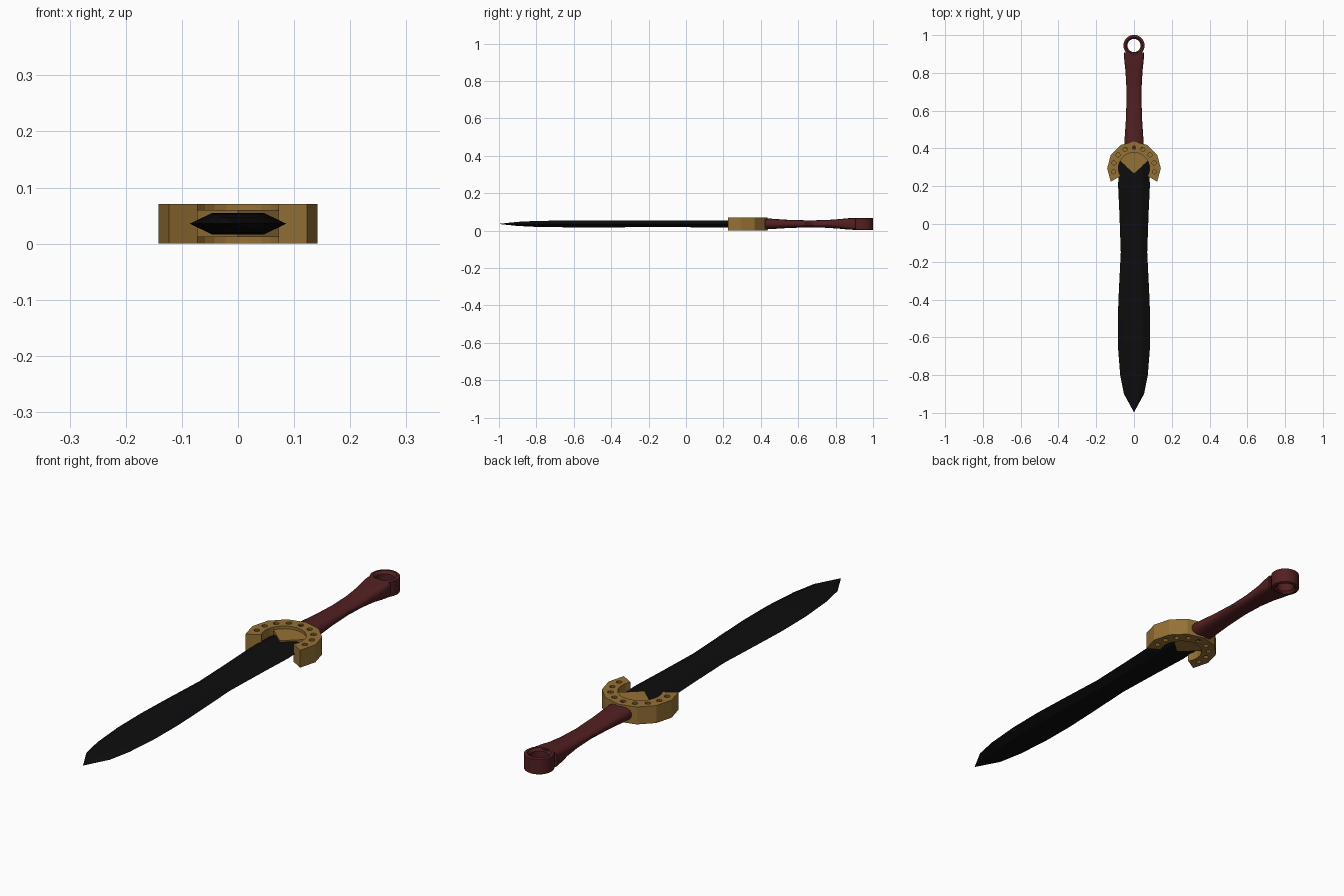
import bpy, bmesh
from math import sin, cos, pi, radians, copysign

if "Cube" in bpy.data.objects:
    bpy.data.objects.remove(bpy.data.objects["Cube"])

ZC = 0.0355          # mid-plane height
GY, PY = 0.295, 0.945  # guard and pommel ring centres


def material(name, rgb):
    m = bpy.data.materials.new(name)
    m.diffuse_color = (*rgb, 1)
    m.use_nodes = True
    m.node_tree.nodes["Principled BSDF"].inputs["Base Color"].default_value = m.diffuse_color
    return m


STEEL = material("black_steel", (0.004, 0.004, 0.0045))
BRASS = material("brass", (0.30, 0.165, 0.035))
LEATHER = material("red_leather", (0.085, 0.014, 0.016))


def finish(name, bm, mat):
    bmesh.ops.recalc_face_normals(bm, faces=bm.faces[:])
    me = bpy.data.meshes.new(name)
    bm.to_mesh(me)
    bm.free()
    if mat:
        me.materials.append(mat)
    ob = bpy.data.objects.new(name, me)
    bpy.context.collection.objects.link(ob)
    return ob


def loft(name, sections, mat, closed=False):
    """Skin equal-length rings of points; cap the ends or close the loop."""
    bm = bmesh.new()
    rings = [[bm.verts.new(p) for p in s] for s in sections]
    pairs = list(zip(rings, rings[1:]))
    if closed:
        pairs.append((rings[-1], rings[0]))
    else:
        bm.faces.new(rings[0])
        bm.faces.new(rings[-1])
    for a, b in pairs:
        n = len(a)
        for i in range(n):
            j = (i + 1) % n
            bm.faces.new((a[i], a[j], b[j], b[i]))
    bmesh.ops.remove_doubles(bm, verts=bm.verts[:], dist=1e-5)
    return finish(name, bm, mat)


def prism(name, outline, z0, z1, mat):
    return loft(name, [[(x, y, z) for x, y in outline] for z in (z0, z1)], mat)


def arc(r, a0, a1, n, cy):
    return [(r * cos(radians(a0 + (a1 - a0) * i / n)),
             cy + r * sin(radians(a0 + (a1 - a0) * i / n))) for i in range(n + 1)]


# Blade: six-sided section, waisted leaf shape (y, half width, half thickness)
def blade_section(y, w, t):
    f = w * 0.54
    return [(x, y, ZC + z) for x, z in
            ((-w, 0), (-f, -t), (f, -t), (w, 0), (f, t), (-f, t))]


blade_profile = [(0.345, 0.08, 0.019), (0.2, 0.084, 0.019), (0.05, 0.077, 0.018),
                 (-0.15, 0.070, 0.017), (-0.35, 0.080, 0.018), (-0.5, 0.086, 0.019),
                 (-0.65, 0.085, 0.018), (-0.8, 0.073, 0.016), (-0.9, 0.053, 0.011),
                 (-0.995, 0.001, 0.001)]
loft("blade", [blade_section(*p) for p in blade_profile], STEEL)

# Guard: C-shaped twelve-sided band
guard = prism("guard", arc(0.142, -30, 210, 8, GY) + arc(0.083, 210, -30, 16, GY),
              0.0, 0.071, BRASS)

# Shallow round pits on both faces of the guard
bm = bmesh.new()
for i in range(9):
    a = radians(-10 + 25 * i)
    for z in (0.0, 0.071):
        ret = bmesh.ops.create_cone(bm, cap_ends=True, segments=10, radius1=0.011,
                                    radius2=0.011, depth=0.03)
        bmesh.ops.translate(bm, verts=ret["verts"],
                            vec=(0.11 * cos(a), GY + 0.11 * sin(a), z))
cutter = finish("pit_cutter", bm, None)
cutter.hide_render = True
mod = guard.modifiers.new("pits", "BOOLEAN")
mod.operation, mod.solver, mod.object = "DIFFERENCE", "EXACT", cutter
bpy.context.view_layer.objects.active = guard
bpy.ops.object.modifier_apply(modifier=mod.name)
bpy.data.objects.remove(cutter)

# Recessed plate with a pointed tongue over the blade
prism("guard_plate", arc(0.086, 28, 152, 12, GY) + [(0, 0.268)], 0.012, 0.060, BRASS)


# Grip: rounded section, pinched in the middle (y, half width, half height, squareness)
def grip_section(y, w, h, e):
    pts = []
    for i in range(16):
        a = 2 * pi * (i + 0.5) / 16
        c, s = cos(a), sin(a)
        pts.append((w * copysign(abs(c) ** e, c), y, ZC + h * copysign(abs(s) ** e, s)))
    return pts


grip_profile = [(0.40, 0.053, 0.031, 0.85), (0.46, 0.050, 0.028, 0.85),
                (0.55, 0.044, 0.022, 0.85), (0.66, 0.040, 0.019, 0.85),
                (0.75, 0.042, 0.021, 0.8), (0.82, 0.047, 0.026, 0.7),
                (0.87, 0.052, 0.031, 0.5), (0.907, 0.054, 0.031, 0.3)]
grip = loft("grip", [grip_section(*p) for p in grip_profile], LEATHER)

# Pommel ring: lathed profile (radius, half height) with a chamfered hole
ring_profile = [(0.056, -0.030), (0.056, 0.030), (0.053, 0.032), (0.044, 0.032),
                (0.035, 0.022), (0.035, -0.022), (0.044, -0.032), (0.053, -0.032)]
ring = loft("pommel_ring",
            [[(r * cos(2 * pi * i / 24), PY + r * sin(2 * pi * i / 24), ZC + z)
              for r, z in ring_profile] for i in range(24)], LEATHER, closed=True)

# Smooth shading on the handle only
for ob in (grip, ring):
    bpy.ops.object.select_all(action="DESELECT")
    ob.select_set(True)
    bpy.context.view_layer.objects.active = ob
    bpy.ops.object.shade_smooth_by_angle(angle=radians(35))
